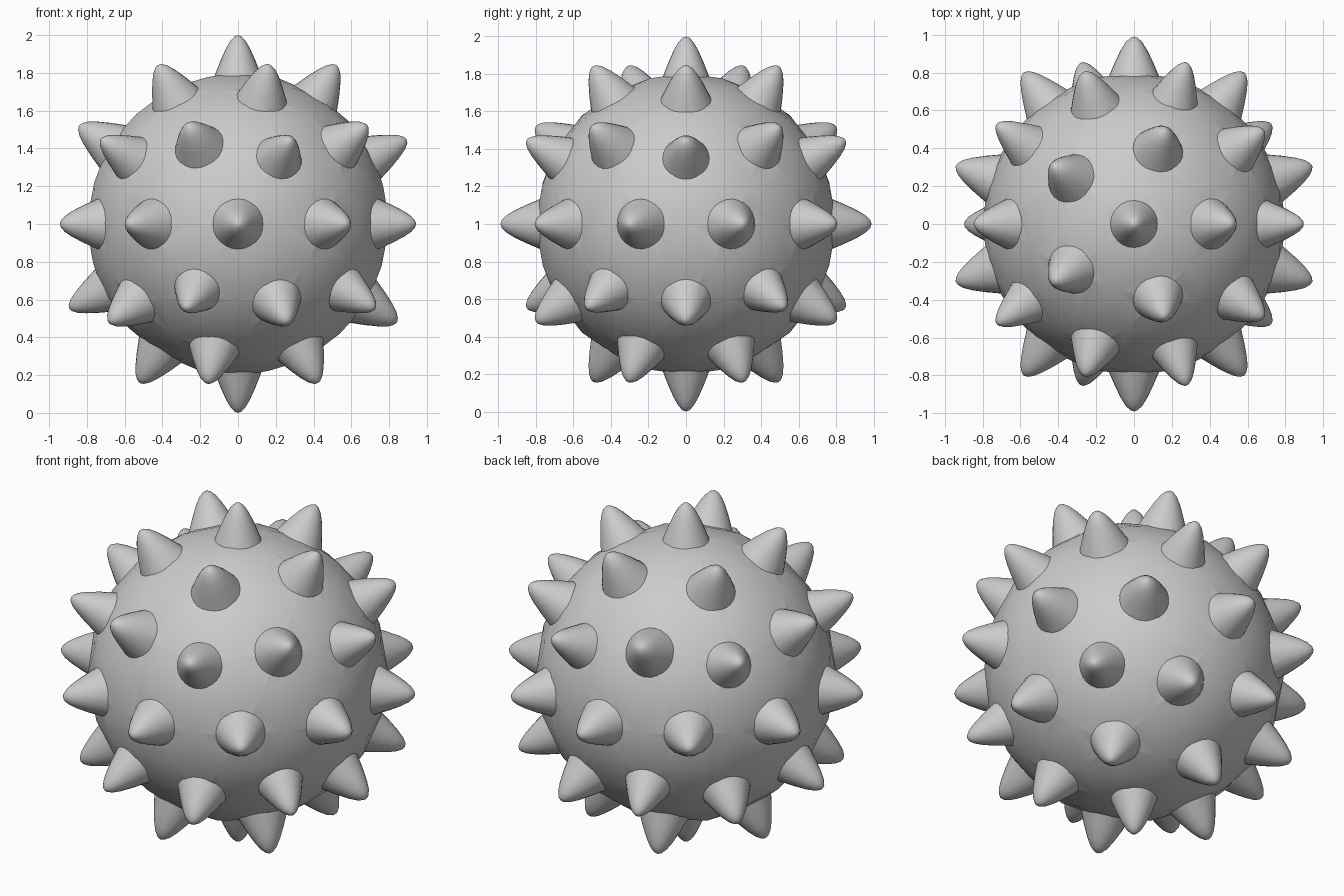
import bpy, bmesh
from math import cos, sin, pi
from mathutils import Vector

if "Cube" in bpy.data.objects:
    bpy.data.objects.remove(bpy.data.objects["Cube"])

CENTRE = Vector((0, 0, 1))
SIDES = 24
# spike profile: (radius as share of base radius, distance from ball centre)
PROFILE = [(1.16, 0.745), (1.0, 0.79), (0.76, 0.865), (0.52, 0.93),
           (0.33, 0.97), (0.15, 0.993)]


def add_spike(bm, direction, radius, tip):
    """Closed rounded cone pointing outwards along direction."""
    turn = Vector((0, 0, 1)).rotation_difference(direction)

    def place(x, y, z):
        return bm.verts.new(turn @ Vector((x, y, z)) + CENTRE)

    rings = [[place(radius * r * cos(2 * pi * i / SIDES),
                    radius * r * sin(2 * pi * i / SIDES), d * tip)
              for i in range(SIDES)] for r, d in PROFILE]
    top = place(0, 0, tip)
    bm.faces.new(rings[0][::-1])
    for i in range(SIDES):
        j = (i + 1) % SIDES
        for a, b in zip(rings, rings[1:]):
            bm.faces.new((a[i], a[j], b[j], b[i]))
        bm.faces.new((rings[-1][i], rings[-1][j], top))


def make_object(name, bm):
    mesh = bpy.data.meshes.new(name)
    bm.to_mesh(mesh)
    bm.free()
    obj = bpy.data.objects.new(name, mesh)
    bpy.context.collection.objects.link(obj)
    return obj


# round body
bpy.ops.mesh.primitive_ico_sphere_add(subdivisions=3, radius=0.803, location=CENTRE)
ball = bpy.context.object
ball.name = "spiky_ball"

# one spike on each of the 42 points of a coarse icosphere
guide = bmesh.new()
bmesh.ops.create_icosphere(guide, subdivisions=2, radius=1)
bm = bmesh.new()
for v in guide.verts:
    five = len(v.link_edges) == 5
    add_spike(bm, v.co.normalized(), 0.122 if five else 0.132, 1.0 if five else 0.99)
guide.free()
spikes = make_object("spikes", bm)
spikes.hide_render = True

# merge spikes into the body
mod = ball.modifiers.new("union", 'BOOLEAN')
mod.operation = 'UNION'
mod.solver = 'EXACT'
mod.object = spikes
bpy.context.view_layer.objects.active = ball
bpy.ops.object.modifier_apply(modifier="union")
bpy.data.objects.remove(spikes)

# smooth shading with crisp spike bases
bpy.ops.object.select_all(action='DESELECT')
ball.select_set(True)
bpy.context.view_layer.objects.active = ball
bpy.ops.object.shade_smooth_by_angle(angle=pi / 6)
